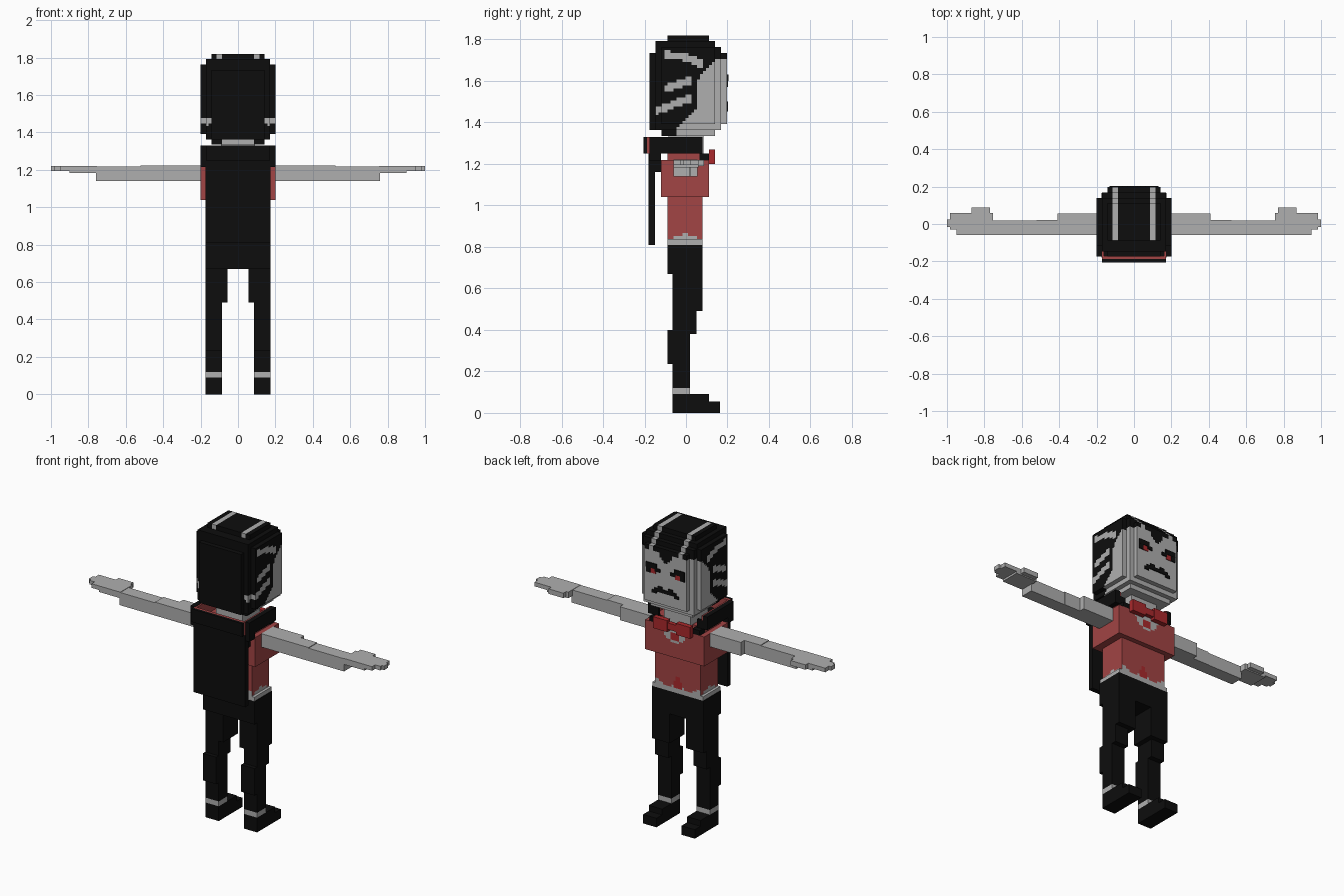
import bpy, bmesh, math
from mathutils import Vector

if "Cube" in bpy.data.objects:
    bpy.data.objects.remove(bpy.data.objects["Cube"])


def mat(name, rgb):
    m = bpy.data.materials.new(name)
    m.diffuse_color = (*rgb, 1)
    m.use_nodes = True
    m.node_tree.nodes["Principled BSDF"].inputs["Base Color"].default_value = m.diffuse_color
    return m


MATS = [mat("black", (0.004, 0.004, 0.004)), mat("pale_grey", (0.43, 0.43, 0.43)),
        mat("muted_red", (0.36, 0.058, 0.058)), mat("bright_red", (0.40, 0.022, 0.025))]
BLACK, GREY, RED, BRIGHT = range(4)


def finish(name, bm):
    me = bpy.data.meshes.new(name)
    bm.to_mesh(me)
    bm.free()
    for m in MATS:
        me.materials.append(m)
    ob = bpy.data.objects.new(name, me)
    bpy.context.collection.objects.link(ob)


def boxes(name, parts, mirror=False):
    """Boxes given as (x0, x1, y0, y1, z0, z1, colour), optionally copied to -x."""
    bm = bmesh.new()
    for x0, x1, y0, y1, z0, z1, c in parts:
        for a, b in ([(x0, x1), (-x1, -x0)] if mirror else [(x0, x1)]):
            vs = bmesh.ops.create_cube(bm, size=1)["verts"]
            for v in vs:
                v.co = Vector((a if v.co.x < 0 else b, y0 if v.co.y < 0 else y1,
                               z0 if v.co.z < 0 else z1))
            for f in {f for v in vs for f in v.link_faces}:
                f.material_index = c
    finish(name, bm)


def cells(name, lo, hi, n, solid, paint):
    """Surface of a block of cells, each face coloured by paint(x, y, z, normal)."""
    bm = bmesh.new()
    step = [(hi[a] - lo[a]) / n[a] for a in range(3)]
    verts = {}

    def full(c):
        return all(0 <= c[a] < n[a] for a in range(3)) and solid(*c)

    def vert(c):
        if c not in verts:
            verts[c] = bm.verts.new([lo[a] + c[a] * step[a] for a in range(3)])
        return verts[c]

    for i in range(n[0]):
        for j in range(n[1]):
            for k in range(n[2]):
                c = (i, j, k)
                if not full(c):
                    continue
                for a in range(3):
                    for d in (0, 1):
                        nb = list(c)
                        nb[a] += 2 * d - 1
                        if full(nb):
                            continue
                        quad = []
                        for p, q in ((0, 0), (1, 0), (1, 1), (0, 1)):
                            w = list(c)
                            w[a] += d
                            w[(a + 1) % 3] += p
                            w[(a + 2) % 3] += q
                            quad.append(vert(tuple(w)))
                        f = bm.faces.new(quad if d else quad[::-1])
                        nrm = Vector((0, 0, 0))
                        nrm[a] = 2 * d - 1
                        f.material_index = paint(*f.calc_center_median(), nrm)
    finish(name, bm)


# Head: stepped rounded block, two cells per step
def head_solid(i, j, k):
    dx = min(i // 2, 13 - i // 2)
    front, back = 12 - j // 2, j // 2
    top, low = 16 - k // 2, k // 2
    if dx + min(top, low) < 2 or dx + min(front, back) < 2:
        return False
    if low + front < 2 or (low == 0 and back < 2):
        return False
    return top + front >= 3 and not (top == 0 and back < 3) and not (top < 3 and back < 1)


STREAKS = [((-.09, 1.725), (0, 1.715)), ((0, 1.715), (.07, 1.685)),
           ((-.09, 1.565), (.01, 1.60)), ((-.14, 1.455), (.01, 1.515))]


def near(y, z, a, b):
    t = max(0, min(1, (y - a[0]) / (b[0] - a[0])))
    return math.hypot(y - a[0] - t * (b[0] - a[0]), z - a[1] - t * (b[1] - a[1])) < .019


def head_paint(x, y, z, nrm):
    ax = abs(x)
    if z < 1.363:
        return GREY if y > -.05 or ax < .09 else BLACK
    # face and cheeks below the pointed hairline
    if y > .05 - max(0, 1.47 - z) and z < 1.60 + (y - .05) * 1.1:
        if y < .15 or z < min(1.64 + ax * 1.2, 1.71):
            return GREY
    # paired streaks over the crown
    if z > 1.63 and y > -.09 and .085 < ax < .115:
        return GREY
    # temple streaks
    if ax > .16 and y > -.16 and any(near(y, z, a, b) for a, b in STREAKS):
        return GREY
    if ax > .15 and y < -.13 and 1.45 < z < 1.476:
        return GREY
    return BLACK


cells("head", (-.2, -.175, 1.335), (.2, .197, 1.82), (28, 26, 34), head_solid, head_paint)

# Facial features as thin plates
boxes("eyes_and_brows", [(.035, .07, .197, .203, 1.585, 1.605, BLACK),
                         (.06, .13, .197, .204, 1.60, 1.63, BLACK),
                         (.10, .13, .197, .203, 1.57, 1.60, BLACK),
                         (.065, .10, .197, .201, 1.57, 1.60, BRIGHT)], True)
boxes("mouth", [(0, .075, .197, .203, 1.465, 1.485, BLACK),
                (.06, .09, .197, .203, 1.452, 1.47, BLACK),
                (.02, .05, .197, .203, 1.485, 1.50, BLACK)], True)
boxes("neck", [(-.09, .09, -.085, .085, 1.22, 1.34, GREY)])


# Chest with open neckline
def chest_paint(x, y, z, nrm):
    if nrm.y > .5 and math.hypot(x, z - 1.215) < .085:
        return BRIGHT if abs(x) < .03 and 1.15 < z < 1.185 else GREY
    return RED


cells("chest", (-.2, -.12, 1.04), (.2, .11, 1.22), (28, 16, 12), lambda *c: True, chest_paint)
boxes("shoulder_top", [(-.17, .17, -.09, .065, 1.22, 1.25, RED)])


# Abdomen with a ragged shirt hem
def waist_paint(x, y, z, nrm):
    if nrm.y > .5 and abs(x) < .045 and z < .93 - abs(x) * 2.5:
        return BRIGHT if z > .835 else GREY
    edge = .85 + .014 * math.cos(x * 45) if abs(nrm.y) > .5 else .85 + .012 * math.cos(y * 35)
    return GREY if z < edge else RED


cells("abdomen", (-.155, -.088, .81), (.155, .08, 1.04), (22, 12, 16),
      lambda *c: True, waist_paint)
boxes("waistband", [(-.172, .172, -.088, .08, .81, .835, GREY)])
boxes("hips", [(-.175, .175, -.09, .08, .67, .81, BLACK)])

# Legs, socks and shoes
boxes("legs", [(.055, .175, -.065, .08, .49, .67, BLACK),
               (.085, .175, -.065, .05, .38, .49, BLACK),
               (.085, .175, -.09, .02, .235, .40, BLACK),
               (.085, .175, -.065, .02, .12, .235, BLACK)], True)
boxes("socks", [(.085, .175, -.065, .02, .09, .12, GREY)], True)
boxes("shoes", [(.085, .175, -.065, .11, 0, .09, BLACK),
                (.085, .175, .11, .165, 0, .055, BLACK)], True)

# Arms and hands
boxes("arms", [(.2, .41, -.06, .055, 1.14, 1.222, GREY),
               (.41, .52, -.06, .022, 1.14, 1.222, GREY),
               (.52, .76, -.06, .02, 1.14, 1.218, GREY)], True)
boxes("hands", [(.755, .90, -.06, .06, 1.183, 1.22, GREY),
                (.77, .87, .06, .087, 1.19, 1.22, GREY),
                (.90, .95, -.06, .06, 1.195, 1.22, GREY),
                (.95, .985, -.03, .06, 1.195, 1.22, GREY),
                (.985, 1.0, -.015, .025, 1.195, 1.22, GREY)], True)

# Cape and standing collar with red lining
boxes("cape", [(-.175, .175, -.18, -.15, .81, 1.25, BLACK),
               (-.2, .2, -.175, -.12, 1.215, 1.255, BLACK),
               (-.17, .17, -.15, -.12, 1.16, 1.215, BLACK),
               (-.172, .172, -.205, -.188, 1.25, 1.33, BLACK)])
boxes("collar_sides", [(.17, .2, -.175, .08, 1.25, 1.33, BLACK),
                       (.16, .17, -.175, .078, 1.25, 1.328, RED),
                       (.12, .17, .06, .11, 1.22, 1.25, BLACK),
                       (.13, .17, .065, .08, 1.25, 1.30, BLACK)], True)
boxes("collar_lining", [(-.172, .172, -.188, -.172, 1.25, 1.33, RED)])

# Bow tie
boxes("bow_tie", [(.03, .125, .11, .14, 1.20, 1.27, BRIGHT),
                  (0, .03, .11, .135, 1.215, 1.255, BRIGHT)], True)
